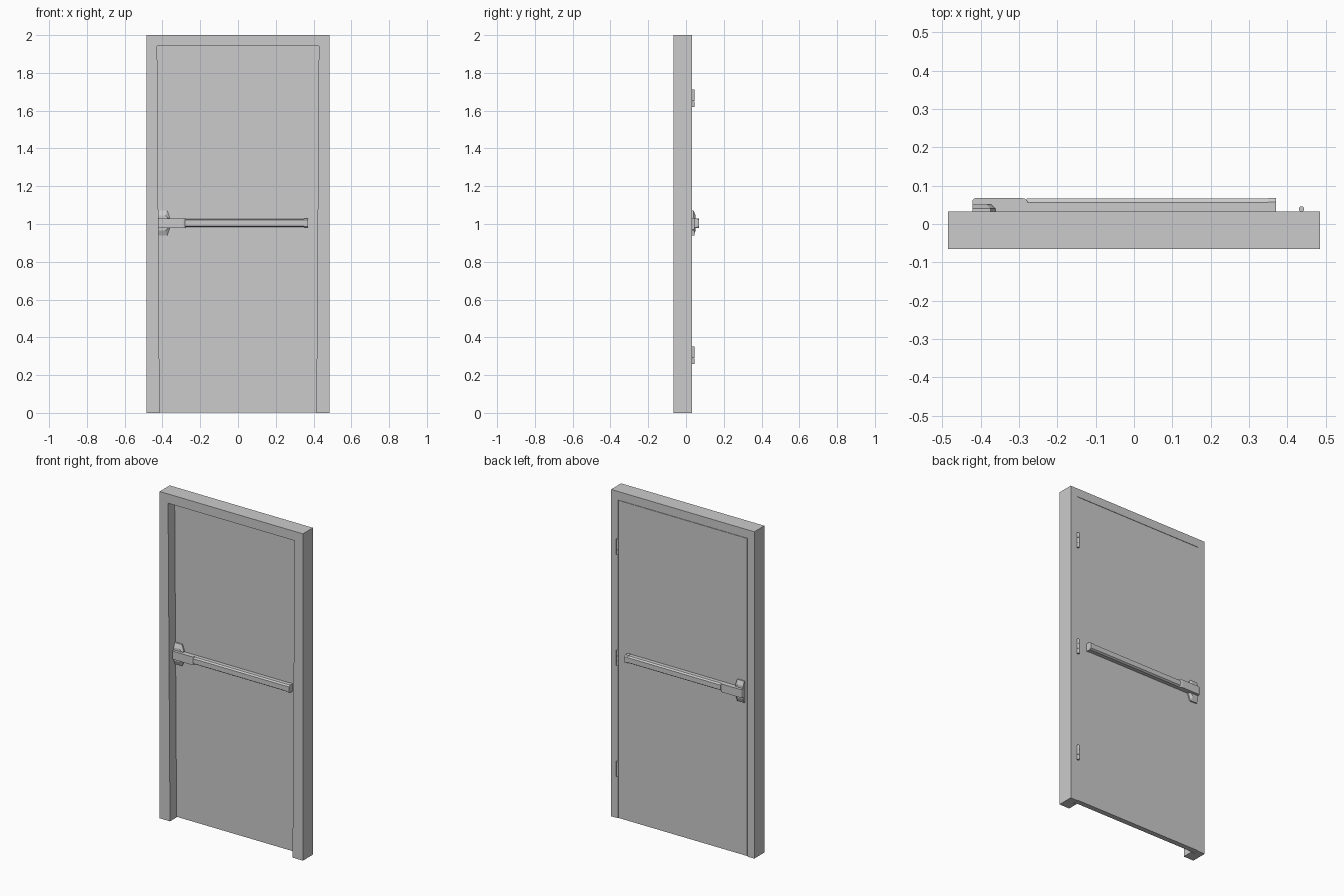
import bpy, bmesh, math

if "Cube" in bpy.data.objects:
    bpy.data.objects.remove(bpy.data.objects["Cube"])

Y0, Y1 = 0.0, 0.032        # door faces
ZC = 1.005                 # height of the push bars


def loft(name, rings):
    """Closed solid through equal-length rings of points, capped at both ends."""
    bm = bmesh.new()
    loops = [[bm.verts.new(p) for p in r] for r in rings]
    n = len(loops[0])
    for a, b in zip(loops, loops[1:]):
        for i in range(n):
            j = (i + 1) % n
            bm.faces.new((a[i], a[j], b[j], b[i]))
    bm.faces.new(loops[0])
    bm.faces.new(loops[-1])
    bmesh.ops.remove_doubles(bm, verts=bm.verts, dist=1e-5)
    bmesh.ops.recalc_face_normals(bm, faces=bm.faces)
    me = bpy.data.meshes.new(name)
    bm.to_mesh(me)
    bm.free()
    ob = bpy.data.objects.new(name, me)
    bpy.context.collection.objects.link(ob)
    return ob


def box(name, x, y, z):
    return loft(name, [[(x[0], v, z[0]), (x[1], v, z[0]),
                        (x[1], v, z[1]), (x[0], v, z[1])] for v in y])


# Door frame: U-shaped rings, front stop tapers slightly towards the floor
def frame_ring(y, top_half, foot_half, top):
    return [(-0.485, y, 0), (-0.485, y, 2), (0.485, y, 2), (0.485, y, 0),
            (foot_half, y, 0), (top_half, y, top),
            (-top_half, y, top), (-foot_half, y, 0)]


loft("door_frame", [frame_ring(-0.065, 0.428, 0.415, 1.943),
                    frame_ring(Y0 - 0.001, 0.428, 0.415, 1.943),
                    frame_ring(Y0, 0.438, 0.438, 1.948),
                    frame_ring(Y1, 0.438, 0.438, 1.948)])

# Door leaf
box("door_leaf", (-0.436, 0.436), (Y0, Y1), (0.003, 1.946))


# Push bar set; d is distance out from the door face
def push_bar(side):
    def at(d):
        return Y1 + d if side == "back" else Y0 - d

    # latch plate with sloped sides
    def plate_ring(d, half, x_tip, x_mid):
        return [(-0.422, at(d), ZC - half), (x_tip, at(d), ZC - half),
                (x_mid, at(d), ZC - 0.03), (x_mid, at(d), ZC + 0.03),
                (x_tip, at(d), ZC + half), (-0.422, at(d), ZC + half)]
    loft(side + "_latch_plate", [plate_ring(0, 0.066, -0.375, -0.362),
                                 plate_ring(0.008, 0.066, -0.375, -0.362),
                                 plate_ring(0.019, 0.040, -0.385, -0.372)])

    # rounded latch housing
    prof = [(-0.422, 0.018), (-0.422, 0.026)]
    prof += [(-0.412 - 0.010 * math.cos(a), 0.026 + 0.010 * math.sin(a))
             for a in (math.pi / 6, math.pi / 3, math.pi / 2)]
    prof += [(-0.295, 0.036), (-0.284, 0.034), (-0.278, 0.028), (-0.278, 0.018)]
    loft(side + "_latch_housing", [[(x, at(d), ZC + z) for x, d in prof]
                                   for z in (-0.025, 0.025)])
    box(side + "_housing_base", (-0.375, -0.278), (at(0), at(0.018)),
        (ZC - 0.022, ZC + 0.022))

    # long bar with chamfered edges
    sect = [(0, -0.022), (0.024, -0.022), (0.034, -0.015),
            (0.034, 0.015), (0.024, 0.022), (0, 0.022)]
    loft(side + "_push_bar", [[(x, at(d), ZC + z) for d, z in sect]
                              for x in (-0.28, 0.352)])

    # end cap
    cap = [(0, -0.024), (0.026, -0.024), (0.036, -0.017),
           (0.036, 0.017), (0.026, 0.024), (0, 0.024)]
    loft(side + "_end_cap", [[(x, at(d), ZC + z) for d, z in cap]
                             for x in (0.35, 0.37)])


for side in ("front", "back"):
    push_bar(side)

# Hinge knuckles
for i, zc in enumerate((0.305, 0.985, 1.665)):
    for k in (-1, 0, 1):
        bpy.ops.mesh.primitive_cylinder_add(vertices=16, radius=0.007, depth=0.03,
                                            location=(0.437, 0.039, zc + k * 0.031))
        bpy.context.object.name = f"hinge_{i + 1}_knuckle_{k + 2}"
        bpy.ops.object.shade_smooth_by_angle()
